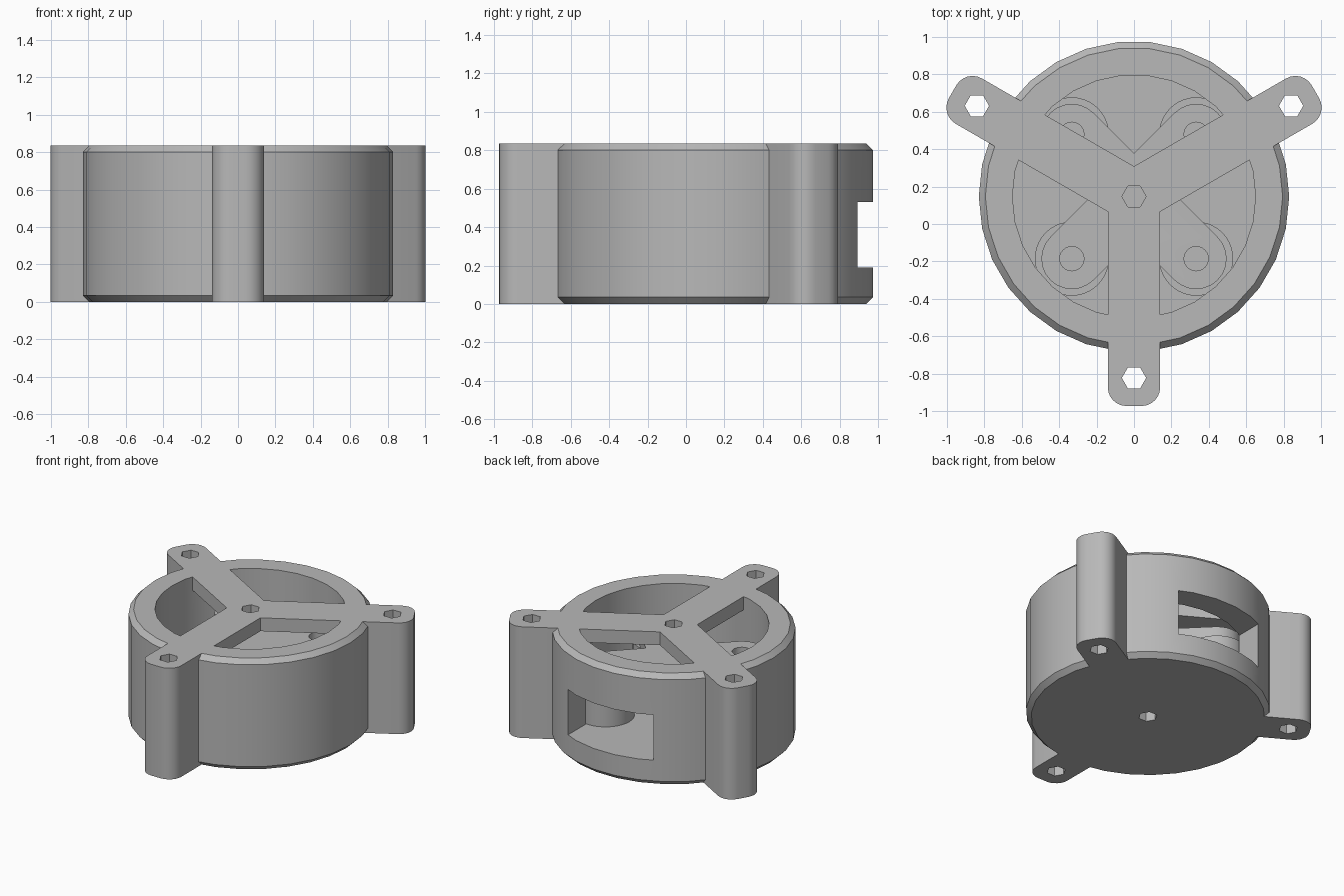
import bpy, bmesh
from math import cos, sin, pi, radians
from mathutils import Matrix

cube = bpy.data.objects.get("Cube")
if cube:
    bpy.data.objects.remove(cube, do_unlink=True)

CY, H = 0.147, 0.835          # hub position and overall height
FLOOR, DECK = 0.19, 0.735     # top of base, underside of spokes
R_OUT, R_IN, CHAMFER = 0.83, 0.65, 0.035
SPOKE = 0.14                  # half width of spokes and lugs
SPOKES = [radians(a) for a in (-90, 30, 150)]
DIAGONALS = [radians(a) for a in (45, 135, 225, 315)]
BOSS_AT, HOLE = 0.47, 0.065

grey = bpy.data.materials.new("plain grey")
grey.diffuse_color = (0.48, 0.48, 0.48, 1)
grey.use_nodes = True
grey.node_tree.nodes["Principled BSDF"].inputs["Base Color"].default_value = (0.48, 0.48, 0.48, 1)


def loft(name, rings):
    """Solid through stacked outlines, given in hub coordinates."""
    bm = bmesh.new()
    loops = [[bm.verts.new(p) for p in ring] for ring in rings]
    n = len(loops[0])
    for low, high in zip(loops, loops[1:]):
        for i in range(n):
            j = (i + 1) % n
            bm.faces.new((low[i], low[j], high[j], high[i]))
    bm.faces.new(loops[0][::-1])
    bm.faces.new(loops[-1])
    bmesh.ops.recalc_face_normals(bm, faces=bm.faces)
    bmesh.ops.translate(bm, verts=bm.verts, vec=(0, CY, 0))
    mesh = bpy.data.meshes.new(name)
    bm.to_mesh(mesh)
    bm.free()
    mesh.materials.append(grey)
    obj = bpy.data.objects.new(name, mesh)
    bpy.context.collection.objects.link(obj)
    return obj


def prism(name, outline, z0, z1, angle=0):
    turn = Matrix.Rotation(angle, 2)
    pts = [turn @ Matrix.Identity(2) @ p for p in map(to_vec, outline)]
    return loft(name, [[(p.x, p.y, z) for p in pts] for z in (z0, z1)])


def to_vec(p):
    from mathutils import Vector
    return Vector(p)


def circle(r, n, x=0, y=0):
    return [(x + r * cos(2 * pi * i / n), y + r * sin(2 * pi * i / n)) for i in range(n)]


def rectangle(x0, x1, y0, y1):
    return [(x0, y0), (x1, y0), (x1, y1), (x0, y1)]


def rounded_end(x0, x1, half, r):
    """Bar along x with its far corners rounded."""
    pts = [(x0, half), (x0, -half)]
    for start, side in ((-90, -1), (0, 1)):
        for i in range(7):
            a = radians(start + 15 * i)
            pts.append((x1 - r + r * cos(a), side * (half - r) + r * sin(a)))
    return pts


def combine(target, tool, operation):
    mod = target.modifiers.new(operation, "BOOLEAN")
    mod.operation, mod.solver, mod.object = operation, "EXACT", tool
    bpy.ops.object.select_all(action="DESELECT")
    bpy.context.view_layer.objects.active = target
    target.select_set(True)
    bpy.ops.object.modifier_apply(modifier=mod.name)
    bpy.data.objects.remove(tool, do_unlink=True)


# Chamfered drum
profile = [(R_OUT - CHAMFER, 0), (R_OUT, CHAMFER), (R_OUT, H - CHAMFER), (R_OUT - CHAMFER, H)]
case = loft("case", [[(x, y, z) for x, y in circle(r, 30)] for r, z in profile])

# Hollow interior and rear opening
combine(case, prism("bore", circle(R_IN, 30), FLOOR, 1), "DIFFERENCE")
combine(case, prism("rear_slot", rectangle(-0.355, 0.355, 0.45, 1), FLOOR, 0.53), "DIFFERENCE")

# Lugs and top spokes
for a in SPOKES:
    combine(case, prism("lug", rounded_end(0.74, 1.12, SPOKE, 0.1), 0, H, a), "UNION")
for a in SPOKES:
    combine(case, prism("spoke", rectangle(0, 0.74, -SPOKE, SPOKE), DECK, H, a), "UNION")

# Hexagonal holes through lugs, hub and base
for a in SPOKES:
    combine(case, prism("lug_hole", circle(HOLE, 6, 0.97 * cos(a), 0.97 * sin(a)), -1, 2), "DIFFERENCE")
combine(case, prism("centre_hole", circle(HOLE, 6), -1, 2), "DIFFERENCE")

# Four posts carrying a cross plate with screw holes
mount = None
for a in DIAGONALS:
    x, y = BOSS_AT * cos(a), BOSS_AT * sin(a)
    post = prism("inner_mount", circle(0.198, 40, x, y), FLOOR - 0.03, 0.5)
    if mount:
        combine(mount, post, "UNION")
    else:
        mount = post
for a in DIAGONALS:
    arm = prism("arm", rounded_end(-0.16, BOSS_AT + 0.163, 0.163, 0.1629), 0.49, 0.59, a)
    combine(mount, arm, "UNION")
for a in DIAGONALS:
    x, y = BOSS_AT * cos(a), BOSS_AT * sin(a)
    combine(mount, prism("screw_hole", circle(HOLE, 24, x, y), 0.3, 1), "DIFFERENCE")

# Smooth curved walls, keep crisp edges
bpy.ops.object.select_all(action="DESELECT")
for obj in (case, mount):
    obj.select_set(True)
bpy.context.view_layer.objects.active = case
bpy.ops.object.shade_smooth_by_angle(angle=radians(30))
